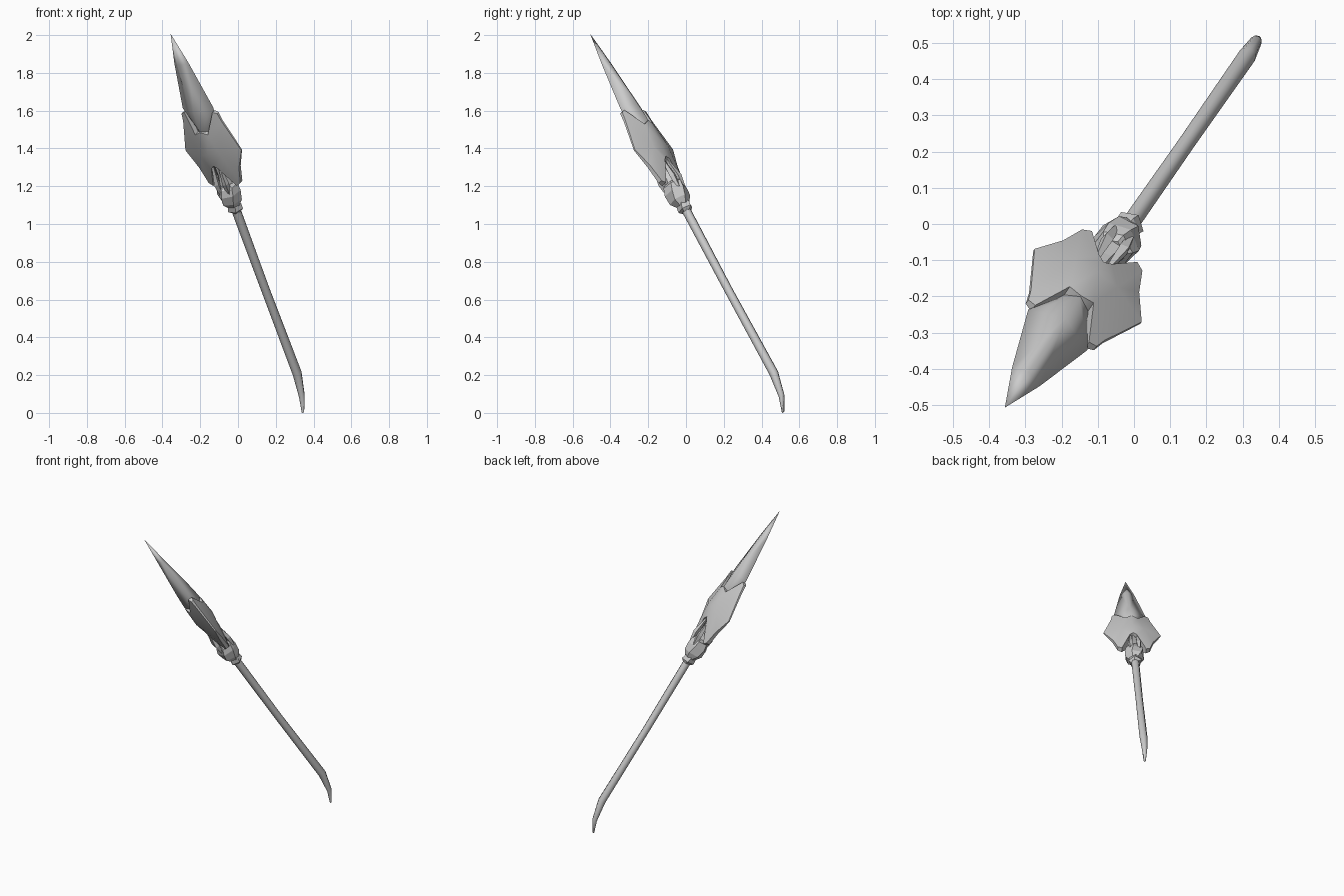
import bpy, bmesh, math
from mathutils import Vector, Matrix

if "Cube" in bpy.data.objects:
    bpy.data.objects.remove(bpy.data.objects["Cube"])

# Spear frame: local x = blade width, y = blade thickness, z = along the spear
A = Vector((-0.31, -0.455, 0.835)).normalized()
S = Vector((-A.y, A.x, 0)).normalized() * -1
S = S if S.x > 0 else -S
N = A.cross(S)
FRAME = Matrix.Translation((-0.02, -0.013, 1.1)) @ Matrix((S, N, A)).transposed().to_4x4()


def finish(name, bm, mirror=None, smooth=None):
    mesh = bpy.data.meshes.new(name)
    bmesh.ops.recalc_face_normals(bm, faces=bm.faces)
    bm.to_mesh(mesh)
    bm.free()
    ob = bpy.data.objects.new(name, mesh)
    bpy.context.collection.objects.link(ob)
    ob.matrix_world = FRAME
    if mirror:
        mod = ob.modifiers.new("mirror", 'MIRROR')
        mod.use_axis = mirror
    if smooth:
        bpy.ops.object.select_all(action='DESELECT')
        ob.select_set(True)
        bpy.context.view_layer.objects.active = ob
        bpy.ops.object.shade_smooth_by_angle(angle=math.radians(smooth))
    return ob


def loft(name, rings, sides, smooth=None):
    """rings: (centre in local frame, radius, twist in degrees)"""
    bm = bmesh.new()
    prev = None
    for c, r, tw in rings:
        ring = []
        for i in range(sides):
            t = math.tau * i / sides + math.radians(tw)
            ring.append(bm.verts.new(Vector(c) + Vector((r * math.cos(t), r * math.sin(t), 0))))
        if prev:
            for i in range(sides):
                j = (i + 1) % sides
                bm.faces.new((prev[i], prev[j], ring[j], ring[i]))
        else:
            bm.faces.new(ring)
        prev = ring
    bm.faces.new(prev)
    return finish(name, bm, smooth=smooth)


def quarter(name, pts, faces, rim, smooth=None):
    """One quarter of a lens-shaped plate, mirrored in width and thickness.
    pts: name -> (along, width, thickness); rim: edge loop dropped to the mid plane"""
    bm = bmesh.new()
    v = {k: bm.verts.new((s, n, u)) for k, (u, s, n) in pts.items()}
    for f in faces:
        bm.faces.new([v[k] for k in f.split()])
    if rim:
        keys = rim.split()
        low = [bm.verts.new((v[k].co.x, 0, v[k].co.z)) for k in keys]
        for i in range(len(keys) - 1):
            bm.faces.new((v[keys[i]], v[keys[i + 1]], low[i + 1], low[i]))
    return finish(name, bm, (True, True, False), smooth)


# Shaft with a bent, tapering butt
inv = FRAME.inverted()
path = [((0.344, 0.514, 0.004), 0.007), ((0.338, 0.506, 0.09), 0.0165),
        ((0.313, 0.465, 0.21), 0.025), ((0.146, 0.225, 0.65), 0.023)]
rings = [(inv @ Vector(p), r, 0) for p, r in path] + [((0, 0, 0.03), 0.025, 0)]
loft("shaft", rings, 8, 60)

# Collar pieces under the head
loft("lower_ring", [((0, 0, -0.04), 0.027, 0), ((0, 0, -0.025), 0.043, 10),
                    ((0, 0, 0.0), 0.04, 20), ((0, 0, 0.02), 0.028, 30)], 5)
loft("collar", [((0, 0, 0.0), 0.035, 0), ((0, -0.004, 0.035), 0.06, 8),
                ((0, -0.004, 0.085), 0.066, 20), ((0, 0, 0.125), 0.058, 28),
                ((0, 0, 0.14), 0.04, 30)], 6)
loft("neck", [((0, 0, 0.1), 0.045, 0), ((0, 0, 0.2), 0.03, 15), ((0, 0, 0.33), 0.04, 30)], 6)

# Shards rising from the collar to the head
for i, deg in enumerate((60, 125, 240, 305)):
    t = math.radians(deg)
    d = Vector((math.cos(t), math.sin(t), 0))
    loft(f"shard_{i + 1}", [(d * 0.045 + Vector((0, 0, 0.09)), 0.012, deg),
                            (d * 0.05 + Vector((0, 0, 0.16)), 0.018, deg),
                            (d * 0.035 + Vector((0, 0, 0.29)), 0.005, deg)], 4)

# Winged guard with a notch below and a split on each side of the blade
wing = {
    "c0": (0.28, 0, 0.05), "v": (0.26, 0.022, 0.048), "k": (0.345, 0.07, 0.05),
    "c1": (0.36, 0, 0.065), "c2": (0.5, 0, 0.061), "q": (0.48, 0.04, 0.052),
    "r7": (0.132, 0.076, 0.016), "r6": (0.148, 0.101, 0.012), "r5": (0.243, 0.127, 0.01),
    "r1": (0.35, 0.179, 0.004), "r2": (0.535, 0.123, 0.006), "r3": (0.585, 0.114, 0.008),
    "r4": (0.595, 0.09, 0.012)}
quarter("winged_guard", wing,
        ["c0 v k c1", "v r7 r6 k", "k r6 r5", "k r5 r1", "k r1 r2", "k r2 q",
         "q r2 r3 r4", "c1 k q c2"],
        "c0 v r7 r6 r5 r1 r2 r3 r4 q c2", 25)

# Blade
blade = {
    "a0": (0.44, 0, 0.05), "a1": (0.51, 0, 0.059), "a2": (0.62, 0, 0.05),
    "a3": (0.9, 0, 0.02), "tip": (1.087, 0, 0),
    "b0": (0.44, 0.04, 0), "b1": (0.51, 0.065, 0), "b2": (0.615, 0.099, 0),
    "b3": (0.9, 0.046, 0)}
quarter("blade", blade,
        ["a0 a1 b1 b0", "a1 a2 b2 b1", "a2 a3 b3 b2", "a3 tip b3"], "", 40)
